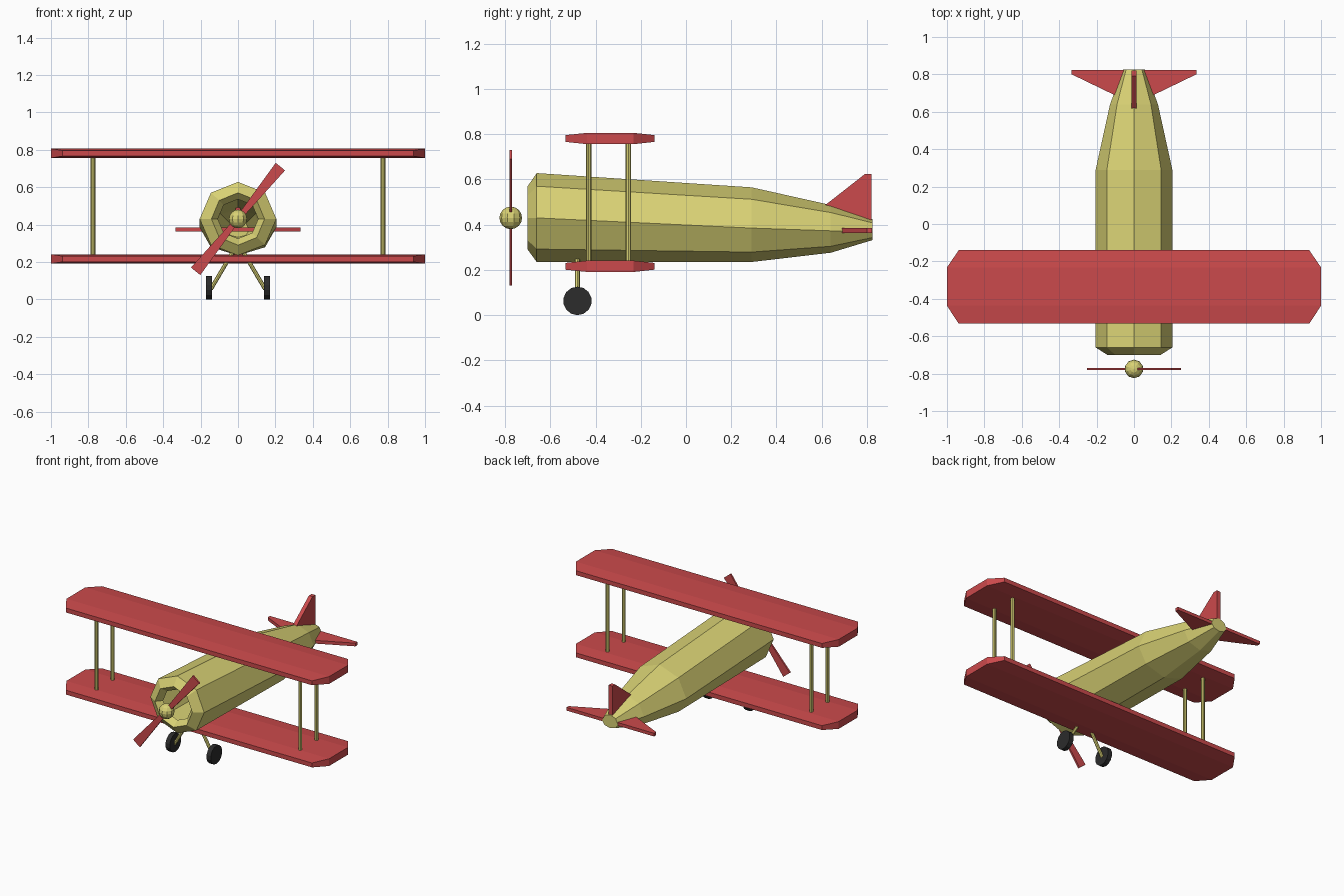
import bpy, bmesh, math
from mathutils import Vector, Matrix

if "Cube" in bpy.data.objects:
    bpy.data.objects.remove(bpy.data.objects["Cube"], do_unlink=True)


def material(name, color):
    m = bpy.data.materials.new(name)
    m.use_nodes = True
    m.diffuse_color = color
    m.node_tree.nodes["Principled BSDF"].inputs["Base Color"].default_value = color
    return m


red = material("red", (0.60, 0.068, 0.072, 1))
yellow = material("straw yellow", (0.69, 0.64, 0.175, 1))
black = material("tyre black", (0.025, 0.025, 0.025, 1))


def finish(name, bm, mat, closed=True):
    if closed:
        bmesh.ops.recalc_face_normals(bm, faces=bm.faces)
    mesh = bpy.data.meshes.new(name)
    bm.to_mesh(mesh)
    bm.free()
    mesh.materials.append(mat)
    ob = bpy.data.objects.new(name, mesh)
    bpy.context.collection.objects.link(ob)
    return ob


def plate(name, outline, thickness, mat):
    """Flat outline of 3D points, thickened evenly to both sides."""
    bm = bmesh.new()
    face = bm.faces.new([bm.verts.new(p) for p in outline])
    face.normal_update()
    half = face.normal * thickness / 2
    ext = bmesh.ops.extrude_face_region(bm, geom=[face], use_keep_orig=True)
    moved = [v for v in ext["geom"] if isinstance(v, bmesh.types.BMVert)]
    for v in bm.verts:
        v.co += half if v in moved else -half
    return finish(name, bm, mat)


def rod(name, a, b, radius, sides, mat):
    a, b = Vector(a), Vector(b)
    bm = bmesh.new()
    turn = (b - a).to_track_quat("Z", "Y").to_matrix().to_4x4()
    bmesh.ops.create_cone(bm, cap_ends=True, segments=sides, radius1=radius,
                          radius2=radius, depth=(b - a).length,
                          matrix=Matrix.Translation((a + b) / 2) @ turn)
    return finish(name, bm, mat)


# Fuselage: hollow eight-sided shell, open at the nose with an inward lip
# Each station: y, half width, top z, middle z, bottom z
stations = [(-0.66, 0.108, 0.535, 0.43, 0.325),
            (-0.70, 0.142, 0.57, 0.43, 0.29),
            (-0.66, 0.205, 0.628, 0.43, 0.235),
            (0.29, 0.205, 0.565, 0.385, 0.235),
            (0.64, 0.128, 0.487, 0.373, 0.276),
            (0.825, 0.06, 0.424, 0.37, 0.332)]
bm = bmesh.new()
rings = []
for y, w, top, mid, low in stations:
    ring = []
    for i in range(8):
        a = math.tau * i / 8
        s = math.sin(a)
        z = mid + s * ((top - mid) if s > 0 else (mid - low))
        ring.append(bm.verts.new((w * math.cos(a), y, z)))
    rings.append(ring)
for r0, r1 in zip(rings, rings[1:]):
    for i in range(8):
        j = (i + 1) % 8
        bm.faces.new((r0[i], r0[j], r1[j], r1[i]))
bm.faces.new(rings[-1])
bmesh.ops.recalc_face_normals(bm, faces=bm.faces)
# The rear cap shows which way the shell points
bm.faces.ensure_lookup_table()
if bm.faces[-1].normal.y < 0:
    bmesh.ops.reverse_faces(bm, faces=bm.faces)
finish("fuselage", bm, yellow, closed=False)


# Wings: clipped corners, thin front and rear edges
def wing(name, height):
    outline = [(0.937, -0.533, 0.015), (1, -0.437, 0.025),
               (1, -0.232, 0.025), (0.937, -0.14, 0.015)]
    outline += [(-x, y, h) for x, y, h in reversed(outline)]
    bm = bmesh.new()
    up = [bm.verts.new((x, y, height + h)) for x, y, h in outline]
    down = [bm.verts.new((x, y, height - h)) for x, y, h in outline]
    for loop in (up, down):
        for a, b in ((0, 1), (1, 2), (2, 3)):
            bm.faces.new((loop[a], loop[b], loop[7 - b], loop[7 - a]))
    for i in range(8):
        j = (i + 1) % 8
        bm.faces.new((up[i], up[j], down[j], down[i]))
    finish(name, bm, red)


wing("upper_wing", 0.781)
wing("lower_wing", 0.216)

# Struts, landing legs and wheels on both sides
for side, s in (("left", 1), ("right", -1)):
    for place, y in (("front", -0.43), ("rear", -0.255)):
        rod(f"{side}_{place}_strut", (s * 0.775, y, 0.225),
            (s * 0.775, y, 0.77), 0.0125, 8, yellow)
    rod(f"{side}_landing_leg", (s * 0.145, -0.48, 0.055),
        (s * 0.03, -0.48, 0.25), 0.011, 8, yellow)
    rod(f"{side}_wheel", (s * 0.14, -0.48, 0.063),
        (s * 0.172, -0.48, 0.063), 0.063, 14, black)

# Tail
plate("tail_fin", [(0, 0.56, 0.45), (0, 0.62, 0.49), (0, 0.79, 0.623),
                   (0, 0.82, 0.623), (0, 0.82, 0.37)], 0.028, red)
half = [(0.105, 0.69), (0.333, 0.80), (0.333, 0.823)]
tail = half + [(-x, y) for x, y in reversed(half)]
plate("tailplane", [(x, y, 0.374) for x, y in tail], 0.022, red)

# Propeller
centre = Vector((0, -0.775, 0.43))
bm = bmesh.new()
bmesh.ops.create_uvsphere(bm, u_segments=10, v_segments=8, radius=0.05,
                          matrix=Matrix.Translation(centre))
finish("propeller_hub", bm, yellow)
along = Vector((math.cos(math.radians(51)), 0, math.sin(math.radians(51))))
across = Vector((-along.z, 0, along.x))
for name, s in (("upper_blade", 1), ("lower_blade", -1)):
    shape = [(0.02, -0.014), (0.36, -0.032), (0.36, 0.032), (0.02, 0.014)]
    plate(name, [centre + s * (along * d + across * w) for d, w in shape],
          0.012, red)
